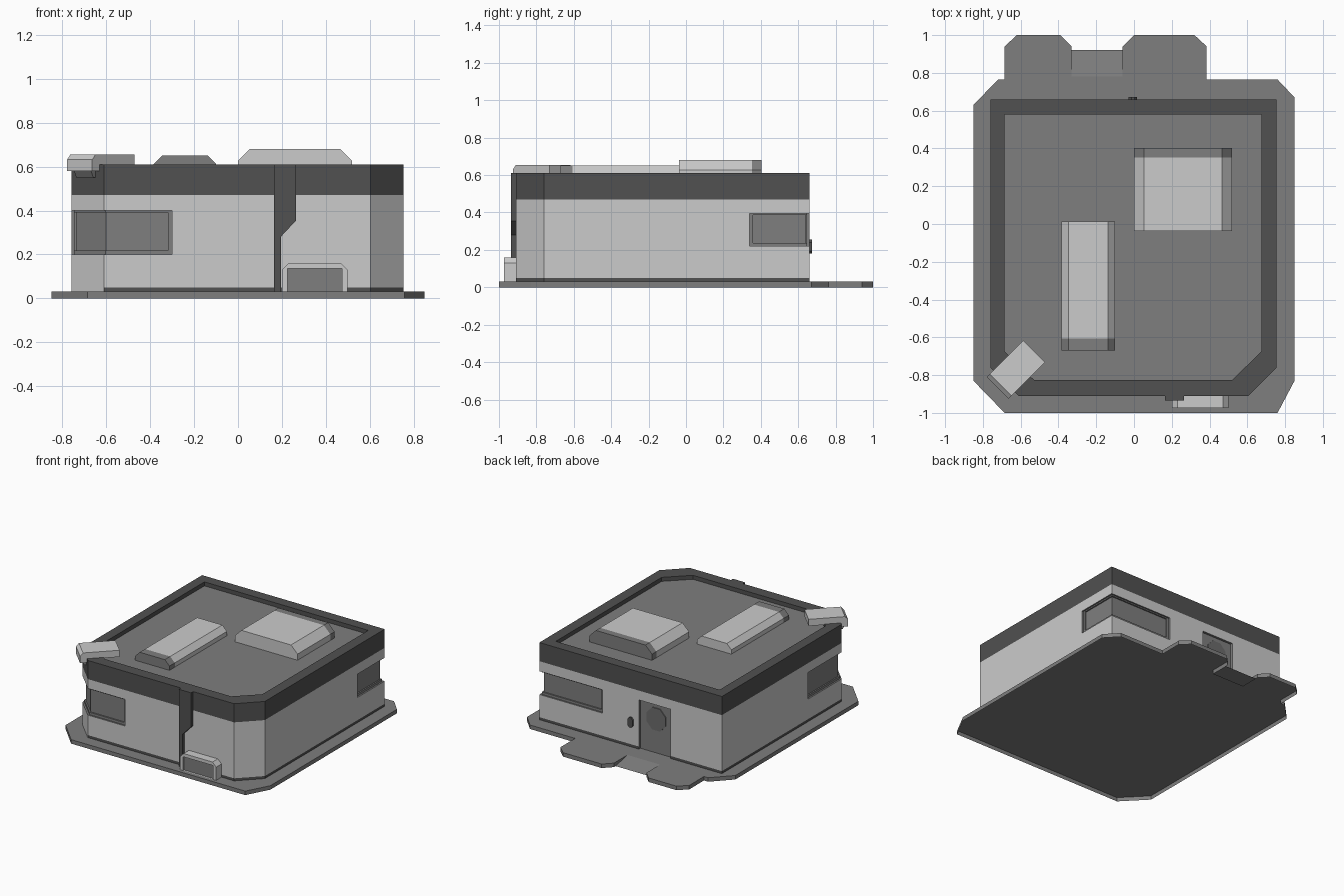
import bpy, bmesh, math
from mathutils import Matrix

if "Cube" in bpy.data.objects:
    bpy.data.objects.remove(bpy.data.objects["Cube"])


def material(name, v):
    m = bpy.data.materials.new(name)
    m.diffuse_color = (v, v, v, 1)
    m.use_nodes = True
    m.node_tree.nodes["Principled BSDF"].inputs["Base Color"].default_value = m.diffuse_color
    return m


LIGHT, MID, DARK, GLASS = 0, 1, 2, 3
MATS = [material("light grey", 0.60), material("mid grey", 0.21),
        material("dark grey", 0.082), material("smoked glass", 0.15)]


def finish(bm, name):
    bmesh.ops.recalc_face_normals(bm, faces=bm.faces)
    me = bpy.data.meshes.new(name)
    bm.to_mesh(me)
    bm.free()
    for m in MATS:
        me.materials.append(m)
    ob = bpy.data.objects.new(name, me)
    bpy.context.collection.objects.link(ob)
    return ob


def loft(name, rings, bands, start=None, end=None, matrix=None):
    """Join rings of 3D points; bands, start and end give the colours."""
    bm = bmesh.new()
    vs = [[bm.verts.new(p) for p in r] for r in rings]
    n = len(rings[0])
    for a, b, c in zip(vs, vs[1:], bands):
        for i in range(n):
            j = (i + 1) % n
            bm.faces.new((a[i], a[j], b[j], b[i])).material_index = c
    if start is not None:
        bm.faces.new(vs[0][::-1]).material_index = start
    if end is not None:
        bm.faces.new(vs[-1]).material_index = end
    if matrix:
        bm.transform(matrix)
    return finish(bm, name)


def flat(pts, z):
    return [(x, y, z) for x, y in pts]


def upright(pts, y):
    return [(x, y, z) for x, z in pts]


def cut(target, pts, z0, z1):
    """Sink a mid grey recess into the target."""
    c = loft("recess_cutter", [flat(pts, z0), flat(pts, z1)], [MID], MID, MID)
    c.hide_render = True
    mod = target.modifiers.new("recess", 'BOOLEAN')
    mod.operation = 'DIFFERENCE'
    mod.solver = 'EXACT'
    mod.material_mode = 'TRANSFER'
    mod.object = c
    bpy.context.view_layer.objects.active = target
    bpy.ops.object.modifier_apply(modifier=mod.name)
    bpy.data.objects.remove(c)


# foundation slab, open underneath, with two lobes behind the door
slab = [(-0.685, -1), (0.76, -1), (0.85, -0.83), (0.85, 0.67), (0.76, 0.765),
        (0.385, 0.765), (0.385, 0.94), (0.32, 1), (0, 1), (-0.06, 0.94),
        (-0.06, 0.78), (-0.33, 0.78), (-0.33, 0.94), (-0.39, 1), (-0.62, 1),
        (-0.685, 0.94), (-0.685, 0.765), (-0.72, 0.765), (-0.85, 0.63), (-0.85, -0.83)]
loft("foundation", [flat(slab, 0), flat(slab, 0.03)], [MID], None, MID)

# entry ramp between the lobes
ramp = [(0.78, 0), (0.92, 0), (0.78, 0.03)]
loft("entry_ramp", [[(x, y, z) for y, z in ramp] for x in (-0.33, -0.06)],
     [MID], MID, MID)

# walls with dark skirting
outline = [(-0.61, -0.91), (0.605, -0.91), (0.755, -0.76), (0.755, 0.66),
           (-0.76, 0.66), (-0.76, -0.76)]
walls = loft("walls", [flat(outline, z) for z in (0.031, 0.05, 0.47)],
             [DARK, LIGHT], MID, LIGHT)
for f in walls.data.polygons:      # no skirting on the front left corner
    if f.center.x < -0.62 and f.center.y < -0.77:
        f.material_index = LIGHT


# two wrap-around corner windows, each a stepped recess
def front_path(d, m):
    k = 0.414 * d
    return [(-0.76 + d, -0.36 - m), (-0.76 + d, -0.76 + k),
            (-0.61 + k, -0.91 + d), (-0.30 - m, -0.91 + d)]


def back_path(d, m):
    return [(0.755 - d, 0.34 + m), (0.755 - d, 0.66 - d), (0.23 + m, 0.66 - d)]


for path, z0, z1 in ((front_path, 0.20, 0.40), (back_path, 0.22, 0.395)):
    for depth, m in ((0.012, 0), (0.022, 0.018)):
        cut(walls, path(depth, m) + path(-0.05, m)[::-1], z0 + m, z1 - m * 0.5)

# recessed door, octagonal porthole and door control
cut(walls, [(-0.335, 0.642), (-0.07, 0.642), (-0.07, 0.72), (-0.335, 0.72)], 0.0, 0.40)
octagon = [(-0.205 + 0.085 * math.cos(a), 0.285 + 0.09 * math.sin(a))
           for a in [math.pi / 8 + i * math.pi / 4 for i in range(8)]]
loft("door_porthole", [upright(octagon, 0.640), upright(octagon, 0.648)], [MID], None, GLASS)
pad = [(-0.028, 0.195), (-0.014, 0.18), (0.002, 0.18), (0.016, 0.195),
       (0.016, 0.24), (0.002, 0.255), (-0.014, 0.255), (-0.028, 0.24)]
loft("door_control", [upright(pad, 0.65), upright(pad, 0.673)], [DARK], None, DARK)

# parapet and sunken roof deck
inner = [(-0.53, -0.825), (0.52, -0.825), (0.675, -0.675), (0.675, 0.58),
         (-0.685, 0.58), (-0.685, -0.675)]
loft("roof_parapet", [flat(outline, 0.47), flat(outline, 0.61),
                      flat(inner, 0.61), flat(inner, 0.58)], [DARK] * 3, None, MID)


# roof units: bevelled profile with one grey end
def roof_unit(name, x0, x1, bevel, z1, ys, bands, start, end):
    p = [(x0, 0.575), (x1, 0.575), (x1, z1 - bevel), (x1 - bevel, z1),
         (x0 + bevel, z1), (x0, z1 - bevel)]
    loft(name, [upright(p, y) for y in ys], bands, start, end)


roof_unit("wide_roof_unit", 0.0, 0.52, 0.054, 0.68, (-0.037, 0.352, 0.403),
          [LIGHT, MID], LIGHT, MID)
roof_unit("long_roof_unit", -0.385, -0.10, 0.038, 0.65, (-0.67, -0.607, 0.012),
          [MID, LIGHT], MID, LIGHT)

# downpipe on the front wall
pipe = [(0.165, 0.031), (0.195, 0.031), (0.195, 0.28), (0.265, 0.355),
        (0.265, 0.61), (0.165, 0.61)]
loft("downpipe", [upright(pipe, -0.905), upright(pipe, -0.935)], [DARK], None, DARK)


# vent box by the front wall: light shell, grey front panel
def arch(x0, x1, z1, c):
    return [(x0, 0.031), (x1, 0.031), (x1, z1 - c), (x1 - c, z1), (x0 + c, z1), (x0, z1 - c)]


shell, panel = arch(0.20, 0.50, 0.16, 0.03), arch(0.225, 0.475, 0.135, 0.002)
loft("vent_box", [upright(shell, -0.905), upright(shell, -0.973), upright(panel, -0.973),
                  upright(panel, -0.962)], [LIGHT] * 3, None, MID)

# corner camera: turned 45 degrees, with a sloped nose and a lens below
turn = Matrix.Translation((-0.617, -0.762, 0)) @ Matrix.Rotation(math.radians(-45), 4, 'Z')
body = [(-0.148, 0.58), (-0.05, 0.58), (-0.01, 0.605), (0.125, 0.605),
        (0.125, 0.655), (-0.127, 0.655), (-0.148, 0.632)]
lens = [(-0.115, 0.55), (-0.06, 0.55), (-0.05, 0.582), (-0.13, 0.582)]
for name, prof, w, col in (("corner_camera", body, 0.081, LIGHT), ("camera_lens", lens, 0.055, MID)):
    # profile runs along local y, nose towards the front left
    loft(name, [[(x, y, z) for y, z in prof] for x in (-w, w)], [col], col, col, turn)
